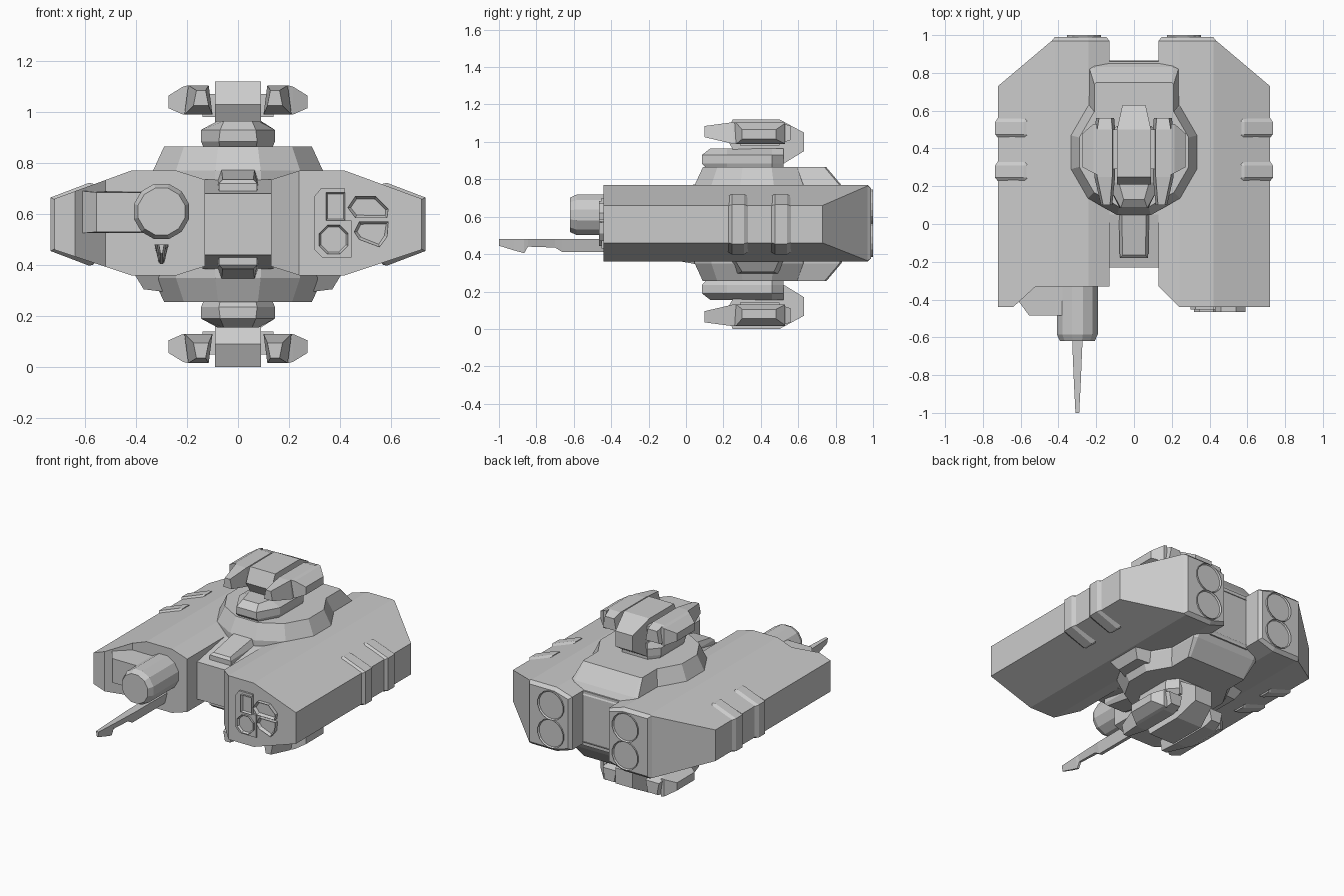
import bpy, bmesh
from math import sin, cos, pi
from mathutils import Vector

if "Cube" in bpy.data.objects:
    bpy.data.objects.remove(bpy.data.objects["Cube"])

MID = 0.56  # height of the horizontal symmetry plane


def finish(name, bm, mirror=""):
    bmesh.ops.recalc_face_normals(bm, faces=bm.faces)
    bmesh.ops.translate(bm, verts=bm.verts, vec=(0, 0, -MID))
    me = bpy.data.meshes.new(name)
    bm.to_mesh(me)
    bm.free()
    ob = bpy.data.objects.new(name, me)
    ob.location.z = MID
    bpy.context.collection.objects.link(ob)
    if mirror:
        m = ob.modifiers.new("Mirror", "MIRROR")
        m.use_axis = ["x" in mirror, False, "z" in mirror]
        m.use_mirror_merge = False
    return ob


def loft_bm(rings):
    bm = bmesh.new()
    vs = [[bm.verts.new(p) for p in r] for r in rings]
    n = len(rings[0])
    for a, b in zip(vs, vs[1:]):
        for i in range(n):
            j = (i + 1) % n
            bm.faces.new((a[i], a[j], b[j], b[i]))
    bm.faces.new(vs[0][::-1])
    bm.faces.new(vs[-1])
    bmesh.ops.recalc_face_normals(bm, faces=bm.faces)
    return bm


def loft(name, rings, mirror=""):
    return finish(name, loft_bm(rings), mirror)


def yz(x, pts):
    return [(x, y, z) for y, z in pts]


def xz(y, pts):
    return [(x, y, z) for x, z in pts]


def rect(a0, a1, b0, b1):
    return [(a0, b0), (a1, b0), (a1, b1), (a0, b1)]


def ngon(cx, cz, r, n):
    return [(cx + r * cos(2 * pi * (i + .5) / n), cz + r * sin(2 * pi * (i + .5) / n))
            for i in range(n)]


def rim(name, pts, y0, y1, width, sink, mirror=""):
    # prism along y whose end face (y1) is inset and sunk
    bm = loft_bm([xz(y0, pts), xz(y1, pts)])
    bm.faces.ensure_lookup_table()
    f = bm.faces[-1]
    bmesh.ops.inset_region(bm, faces=[f], thickness=width)
    bmesh.ops.translate(bm, verts=f.verts, vec=(0, sink, 0))
    return finish(name, bm, mirror)


# Side hulls: one cross-section, trimmed by vertical planes
SECTION = [(.13, .735), (.24, .77), (.42, .77), (.72, .66),
           (.72, .46), (.42, .36), (.24, .36), (.13, .395)]


def hull(name, s, y0, y1, cuts, cap=True):
    sec = [(s * x, z) for x, z in SECTION]
    bm = loft_bm([xz(y0, sec), xz(y1, sec)])
    for (px, py), (nx, ny) in cuts:
        bmesh.ops.bisect_plane(bm, geom=bm.verts[:] + bm.edges[:] + bm.faces[:], dist=1e-5,
                               plane_co=(s * px, py, 0), plane_no=(s * nx, ny, 0), clear_outer=True)
        bmesh.ops.holes_fill(bm, edges=bm.edges, sides=0)
        bmesh.ops.recalc_face_normals(bm, faces=bm.faces)
    if cap:  # bevelled rear end
        f = max(bm.faces, key=lambda f: f.calc_center_median().y)
        bmesh.ops.inset_region(bm, faces=[f], thickness=.02)
        bmesh.ops.translate(bm, verts=f.verts, vec=(0, .02, 0))
    finish(name, bm)


rear = ((.72, .73), (.27, .32))
hull("right_hull", 1, -.44, .97, [rear, ((.24, -.44), (-1, -1))])
hull("left_hull", -1, -.33, .97, [rear])
hull("left_hull_front_lip", -1, -.44, -.33, [((.64, -.44), (-.11, -.12))], cap=False)

# Twin engine nozzles at the rear of each hull
for name, z in (("lower_nozzle", .475), ("upper_nozzle", .655)):
    rim(name, ngon(.265, z, .092, 16), .95, 1.0, .02, -.035, "x")

# Outer side ridges
RIDGE = [(.57, .72), (.585, .722), (.735, .665), (.735, .455), (.585, .398), (.57, .40)]
SUNK = [(.55, .70), (.57, .705), (.715, .655), (.715, .465), (.57, .415), (.55, .42)]
for i, y in enumerate((.22, .45)):
    loft("side_ridge_%d" % i, [xz(y, SUNK), xz(y + .025, RIDGE), xz(y + .09, RIDGE),
                               xz(y + .12, SUNK)], "x")

# Centre body with sloped nose, and the hatches on it
BODY = [(-.23, .44), (-.23, .68), (.05, .735), (.86, .735), (.86, .385), (.05, .385)]
loft("centre_body", [yz(-.14, BODY), yz(.14, BODY)])
loft("nose_hatch", [[(-.075, -.18, .67), (.075, -.18, .67), (.08, .06, .71), (-.08, .06, .71)],
                    [(-.075, -.18, .72), (.075, -.18, .72), (.08, .06, .73), (-.08, .06, .73)],
                    [(-.06, -.165, .735), (.06, -.165, .735), (.065, .06, .775), (-.065, .06, .775)]],
     "z")

# Turret base: tapered twelve-sided drum plus rear ramp, above and below
loft("turret_base", [[(x, y, z) for x, y in ngon(0, .38, r, 12)]
                     for z, r in ((.70, .345), (.77, .345), (.865, .30))], "z")
loft("rear_ramp", [[(-.24, .45, .71), (.24, .45, .71), (.235, .84, .71), (.21, .865, .71),
                    (-.21, .865, .71), (-.235, .84, .71)],
                   [(-.24, .45, .77), (.24, .45, .77), (.235, .82, .77), (.21, .83, .77),
                    (-.21, .83, .77), (-.235, .82, .77)],
                   [(-.21, .45, .865), (.21, .45, .865), (.21, .74, .865), (.20, .75, .865),
                    (-.20, .75, .865), (-.21, .74, .865)]], "z")

# Small fairings under the hulls
loft("belly_fairing", [[(.25, .22, .38), (.41, .26, .37), (.41, .50, .37), (.25, .54, .38)],
                       [(.25, .26, .29), (.37, .30, .305), (.37, .47, .305), (.25, .50, .29)]], "x")

# Turret neck, head and weapon arms
loft("turret_neck", [[(-w, y0, z), (w, y0, z), (w2, .22, z), (w2, .46, z), (.09, .52, z),
                      (-.09, .52, z), (-w2, .46, z), (-w2, .22, z)]
                     for z, w, w2, y0 in ((.86, .07, .135, .11), (.885, .075, .145, .085),
                                          (.93, .07, .145, .085), (.965, .055, .08, .13))], "z")
HEAD = [(.25, 1.12), (.50, 1.12), (.63, 1.05), (.63, .95), (.50, .87), (.25, .87), (.25, .96), (.21, 1.03)]


def head_ring(x):
    # the rear end is narrower than the front
    return [(x * (.68 if y > .6 else 1), y, z) for y, z in HEAD]


loft("turret_head", [head_ring(-.09), head_ring(.09)], "z")


def trap(y, x0, x1, z0, z1, t):
    return [(x0, y, z0), (x1, y, z0), (x1 - t, y, z1), (x0 + t, y, z1)]


loft("turret_arm", [trap(.10, .115, .175, 1.025, 1.085, .012), trap(.25, .10, .21, .99, 1.105, .015),
                    trap(.50, .10, .21, .99, 1.105, .015), trap(.56, .105, .20, 1.01, 1.085, .015)],
     "xz")
loft("arm_armour", [yz(.195, rect(.26, .53, .99, 1.105)), yz(.215, rect(.27, .53, .99, 1.10)),
                    yz(.272, rect(.30, .48, 1.015, 1.065))], "xz")
loft("arm_link", [yz(.05, rect(.29, .50, .98, 1.07)), yz(.14, rect(.29, .50, .98, 1.07))], "xz")

# Left front gun: housing, barrel drum and blade
loft("gun_housing", [[(-.61, -.32, z), (-.61, -.41, z), (-.555, -.485, z2), (-.30, -.485, z2), (-.30, -.32, z)]
                     for z, z2 in ((.525, .53), (.69, .685))])
loft("gun_drum", [xz(y, ngon(-.30, .61, r, 12)) for y, r in ((-.31, .112), (-.585, .112), (-.62, .095))])
BLADE = [(-.32, .41, .028), (-.66, .41, .026), (-.70, .435, .024), (-.845, .44, .018),
         (-.865, .405, .017), (-.92, .42, .014), (-1, .445, .01)]
loft("gun_blade", [[(-.30 - w, y, .48), (-.30 + w, y, .48), (-.30 + w * .4, y, z), (-.30 - w * .4, y, z)]
                   for y, z, w in BLADE])

# Right front sensor cluster: rimmed cells
CELLS = {
    "sensor_square": [(.345, .575), (.42, .575), (.42, .685), (.345, .685)],
    "sensor_round": ngon(.375, .50, .062, 8),
    "sensor_upper": [(.43, .625), (.46, .585), (.585, .585), (.59, .62), (.54, .67), (.46, .67)],
    "sensor_lower": [(.455, .53), (.475, .50), (.555, .47), (.585, .51), (.59, .57), (.475, .57)],
}
for name, pts in CELLS.items():
    rim(name, pts, -.42, -.465, .012, .018)
PLATE = [(.30, .46), (.33, .43), (.445, .43), (.445, .575), (.42, .575), (.42, .70), (.325, .70), (.30, .67)]
loft("sensor_plate", [xz(-.42, PLATE), xz(-.452, PLATE)])
